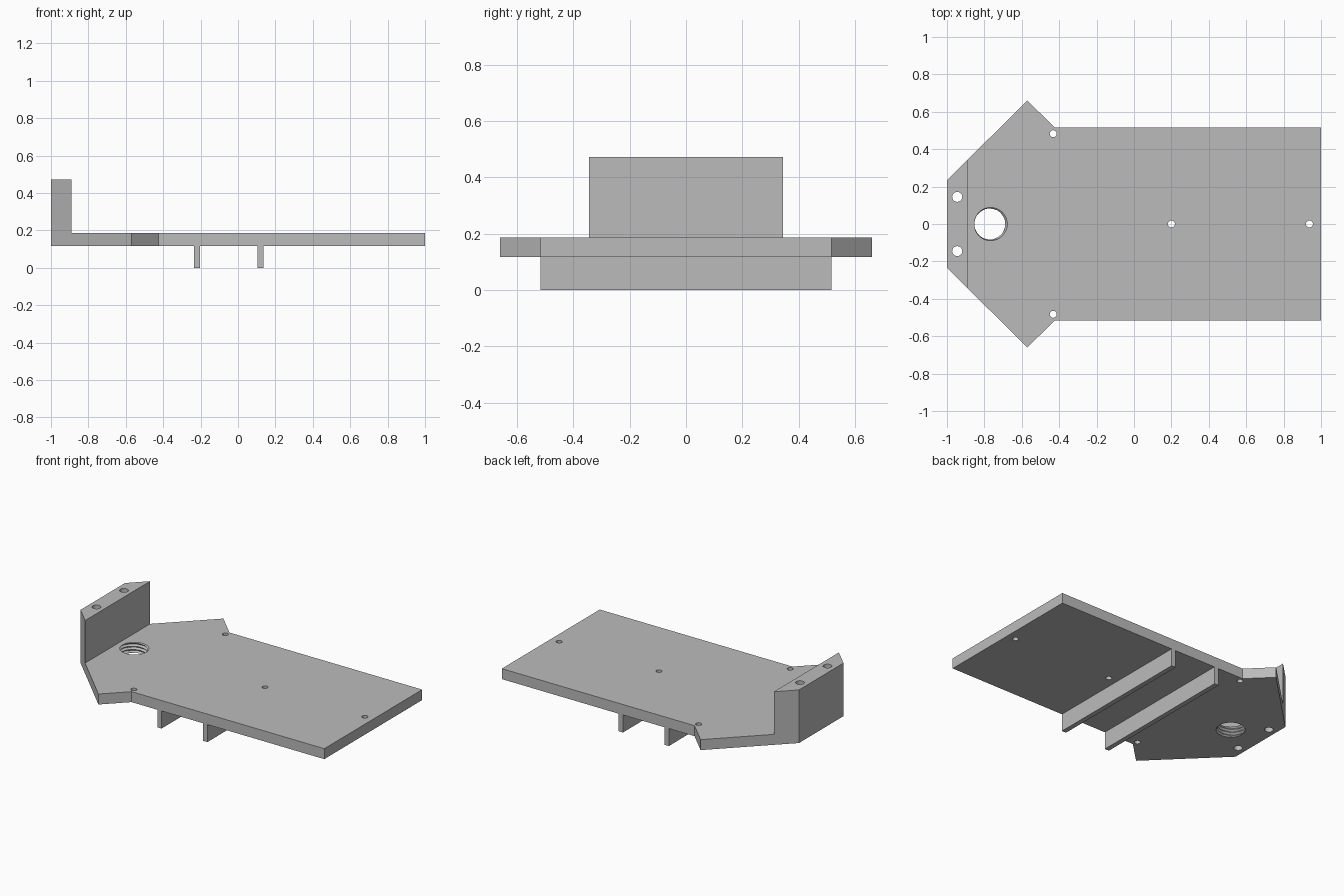
import bpy, bmesh, math

if "Cube" in bpy.data.objects:
    bpy.data.objects.remove(bpy.data.objects["Cube"], do_unlink=True)

grey = bpy.data.materials.new("plain grey")
grey.use_nodes = True
GREY = (0.5, 0.5, 0.5, 1)
grey.diffuse_color = GREY
grey.node_tree.nodes["Principled BSDF"].inputs["Base Color"].default_value = GREY

BOTTOM, DECK, TOP = 0.117, 0.187, 0.472
WALL_X = -0.89


def finish(name, bm):
    bmesh.ops.recalc_face_normals(bm, faces=bm.faces)
    mesh = bpy.data.meshes.new(name)
    bm.to_mesh(mesh)
    bm.free()
    mesh.materials.append(grey)
    obj = bpy.data.objects.new(name, mesh)
    bpy.context.collection.objects.link(obj)
    return obj


def prism(name, outline, z0, z1):
    bm = bmesh.new()
    face = bm.faces.new([bm.verts.new((x, y, z0)) for x, y in outline])
    top = bmesh.ops.extrude_face_region(bm, geom=[face])["geom"]
    bmesh.ops.translate(bm, vec=(0, 0, z1 - z0),
                        verts=[v for v in top if isinstance(v, bmesh.types.BMVert)])
    return finish(name, bm)


def box(name, x0, x1, y, z0, z1):
    return prism(name, [(x0, -y), (x1, -y), (x1, y), (x0, y)], z0, z1)


def rod(name, x, y, r, sides=16):
    angles = [math.tau * i / sides for i in range(sides)]
    return prism(name, [(x + r * math.cos(a), y + r * math.sin(a)) for a in angles],
                 -0.1, TOP + 0.1)


def screw(name, x, y, r_in, r_out, pitch, sides=40, steps=8):
    """Solid rod whose radius follows a helical triangle wave."""
    bm = bmesh.new()
    z0, z1 = BOTTOM - pitch / 2, DECK + pitch / 2
    count = round((z1 - z0) / pitch * steps)
    rings = []
    for j in range(count + 1):
        z = z0 + (z1 - z0) * j / count
        ring = []
        for i in range(sides):
            phase = (z / pitch - i / sides) % 1
            r = r_in + (r_out - r_in) * (1 - abs(2 * phase - 1))
            a = math.tau * i / sides
            ring.append(bm.verts.new((x + r * math.cos(a), y + r * math.sin(a), z)))
        rings.append(ring)
    for low, high in zip(rings, rings[1:]):
        for i in range(sides):
            k = (i + 1) % sides
            bm.faces.new((low[i], low[k], high[k], high[i]))
    bm.faces.new(rings[0])
    bm.faces.new(rings[-1])
    bmesh.ops.triangulate(bm, faces=bm.faces[:])
    return finish(name, bm)


def cut(target, cutter):
    cutter.hide_render = True
    cutter.hide_viewport = True
    mod = target.modifiers.new(cutter.name, 'BOOLEAN')
    mod.operation = 'DIFFERENCE'
    mod.solver = 'EXACT'
    mod.object = cutter


# Arrow-ended base plate with raised end wall
half = [(1, 0.517), (-0.425, 0.517), (-0.57, 0.66), (-1, 0.235)]
outline = half + [(x, -y) for x, y in reversed(half)]
plate = prism("base_plate_with_end_wall", outline, BOTTOM, TOP)
cutters = [box("deck_cutter", WALL_X, 1.2, 1, DECK, TOP + 0.2)]

# Screw holes in the end wall, at the shoulders and on the centre line
for side, y in (("left", 1), ("right", -1)):
    cutters.append(rod(side + "_wall_hole_cutter", -0.945, y * 0.145, 0.027))
    cutters.append(rod(side + "_shoulder_hole_cutter", -0.432, y * 0.483, 0.019, 12))
cutters.append(rod("middle_hole_cutter", 0.2, 0, 0.019, 12))
cutters.append(rod("end_hole_cutter", 0.938, 0, 0.019, 12))

# Large threaded hole
cutters.append(screw("threaded_hole_cutter", -0.771, 0, 0.082, 0.095, 0.022))

for cutter in cutters:
    cut(plate, cutter)

# Apply the cuts, then remove the helpers
bpy.context.view_layer.update()
result = bpy.data.meshes.new_from_object(
    plate.evaluated_get(bpy.context.evaluated_depsgraph_get()))
plate.modifiers.clear()
plate.data = result
for cutter in cutters:
    bpy.data.objects.remove(cutter, do_unlink=True)

# Two cross ribs underneath
for name, x in (("inner_rib", -0.219), ("outer_rib", 0.12)):
    box(name, x - 0.016, x + 0.016, 0.517, 0, BOTTOM)
